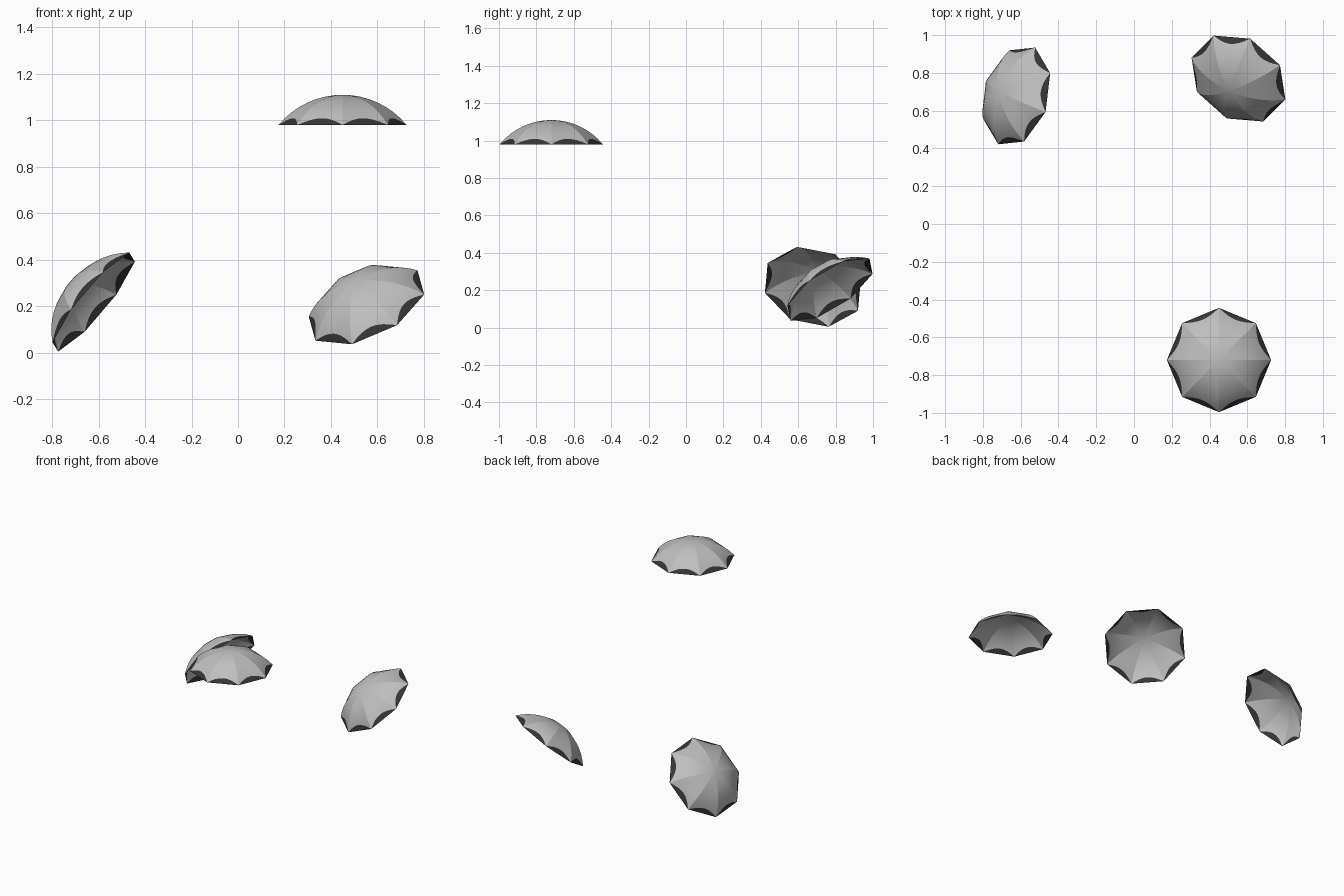
import bpy, bmesh, math
from mathutils import Vector, Matrix

if "Cube" in bpy.data.objects:
    bpy.data.objects.remove(bpy.data.objects["Cube"])

SIDES, RIM, HEIGHT = 8, 0.276, 0.13
R = (RIM**2 + HEIGHT**2) / (2 * HEIGHT)      # radius of the dome's sphere
PHI = math.asin(RIM / R)
ROWS, COLS, SCALLOP = 8, 8, 0.125


def material(name, v):
    m = bpy.data.materials.new(name)
    m.diffuse_color = (v, v, v, 1)
    m.use_nodes = True
    m.node_tree.nodes["Principled BSDF"].inputs["Base Color"].default_value = m.diffuse_color
    return m


cloth = material("light grey cloth", 0.52)
trim = material("dark grey trim", 0.036)


def rib(k, t):
    """Point on rib k, t = 0 at the apex and 1 at the rim."""
    a, p = math.tau * k / SIDES, PHI * t
    r = R * math.sin(p)
    return Vector((r * math.cos(a), r * math.sin(a), R * (math.cos(p) - math.cos(PHI))))


def canopy(name, centre, axis, spoke):
    bm = bmesh.new()
    for k in range(SIDES):
        # one panel: straight across, domed along its length, scalloped dark hem
        grid = []
        for i in range(COLS + 1):
            u = i / COLS
            edge = 1 - SCALLOP * (1 - (2 * u - 1)**2)
            ts = [edge * j / ROWS for j in range(ROWS + 1)] + [1]
            grid.append([bm.verts.new(rib(k, t).lerp(rib(k + 1, t), u)) for t in ts])
        for i in range(COLS):
            for j in range(ROWS + 1):
                f = bm.faces.new((grid[i][j], grid[i][j + 1], grid[i + 1][j + 1], grid[i + 1][j]))
                f.material_index = int(j == ROWS)
                f.smooth = True
    bmesh.ops.remove_doubles(bm, verts=bm.verts, dist=1e-5)
    # keep the ribs crisp
    for e in bm.edges:
        on_rib = all(abs(math.sin(SIDES / 2 * math.atan2(v.co.y, v.co.x))) < 1e-3
                     or v.co.xy.length < 1e-4 for v in e.verts)
        e.smooth = not on_rib
    me = bpy.data.meshes.new(name)
    bm.to_mesh(me)
    bm.free()
    me.materials.append(cloth)
    me.materials.append(trim)
    ob = bpy.data.objects.new(name, me)
    bpy.context.collection.objects.link(ob)
    # tilt: local z along the axis, first rib along the spoke
    z = Vector(axis).normalized()
    y = z.cross(Vector(spoke)).normalized()
    x = y.cross(z)
    ob.matrix_world = Matrix.Translation(centre) @ Matrix((x, y, z)).transposed().to_4x4()


canopy("upright_umbrella_canopy", (0.45, -0.72, 0.98), (0, 0, 1), (1, 0, 0))
canopy("right_umbrella_canopy", (0.553, 0.77, 0.203), (-0.373, -0.505, 0.779), (0.247, -0.11, 0.047))
canopy("left_umbrella_canopy", (-0.621, 0.678, 0.218), (-0.754, 0.209, 0.624), (0.098, 0.257, 0.0325))
